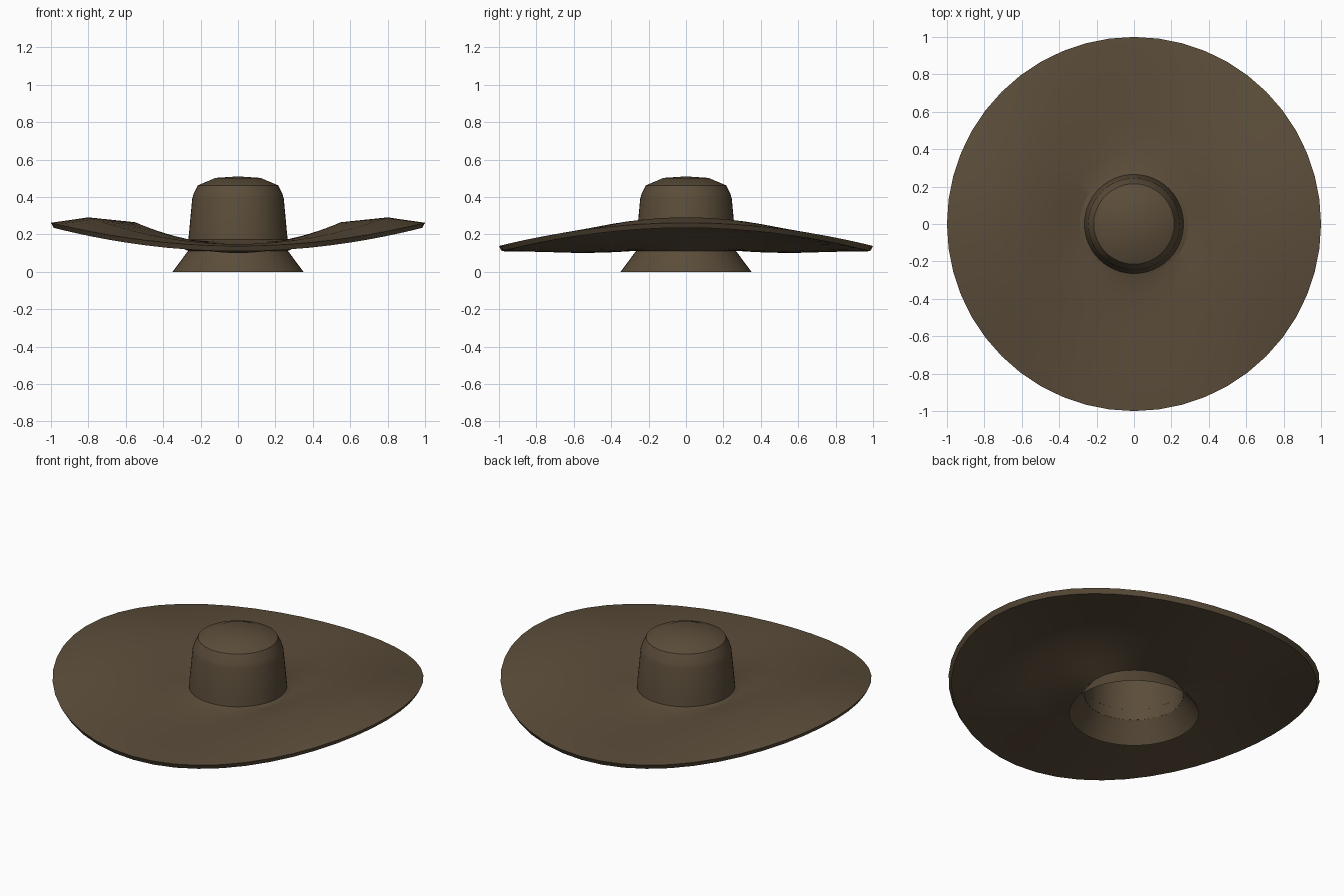
import bpy, bmesh, math

SEG = 48
if "Cube" in bpy.data.objects:
    bpy.data.objects.remove(bpy.data.objects["Cube"])

felt = bpy.data.materials.new("brown_felt")
felt.use_nodes = True
BROWN = (0.105, 0.074, 0.042, 1)
felt.diffuse_color = BROWN
felt.node_tree.nodes["Principled BSDF"].inputs["Base Color"].default_value = BROWN


def lathe(name, rings, cap_end=False):
    """Skin rings of (radius, height at the sides, height at front and back)."""
    bm = bmesh.new()
    loops = []
    for r, side, front in rings:
        loop = []
        for i in range(SEG):
            a = 2 * math.pi * i / SEG
            z = front + (side - front) * math.cos(a) ** 2
            loop.append(bm.verts.new((r * math.cos(a), r * math.sin(a), z)))
        loops.append(loop)
    for low, high in zip(loops, loops[1:]):
        for i in range(SEG):
            j = (i + 1) % SEG
            bm.faces.new((low[i], low[j], high[j], high[i]))
    if cap_end:
        tip = bm.verts.new((0, 0, 0.51))
        for i in range(SEG):
            bm.faces.new((loops[-1][i], loops[-1][(i + 1) % SEG], tip))
    mesh = bpy.data.meshes.new(name)
    bm.to_mesh(mesh)
    bm.free()
    mesh.materials.append(felt)
    obj = bpy.data.objects.new(name, mesh)
    bpy.context.collection.objects.link(obj)
    bpy.ops.object.select_all(action="DESELECT")
    obj.select_set(True)
    bpy.context.view_layer.objects.active = obj
    bpy.ops.object.shade_smooth_by_angle(angle=math.radians(25))
    return obj


# Flared base and domed crown, one open-bottomed shell
crown_profile = [(0.35, 0), (0.268, 0.11), (0.265, 0.175), (0.245, 0.39),
                 (0.238, 0.415), (0.215, 0.462), (0.12, 0.502)]
lathe("crown", [(r, z, z) for r, z in crown_profile], cap_end=True)

# Wide saddle-shaped brim: underside, edge, top and the collar at the crown
lathe("brim", [
    (0.267, 0.112, 0.112), (0.38, 0.16, 0.105), (0.55, 0.235, 0.1),
    (0.8, 0.26, 0.107), (0.985, 0.235, 0.11),
    (1.0, 0.262, 0.138), (0.8, 0.291, 0.148), (0.55, 0.265, 0.14),
    (0.38, 0.193, 0.15), (0.29, 0.165, 0.165), (0.265, 0.172, 0.172)])
